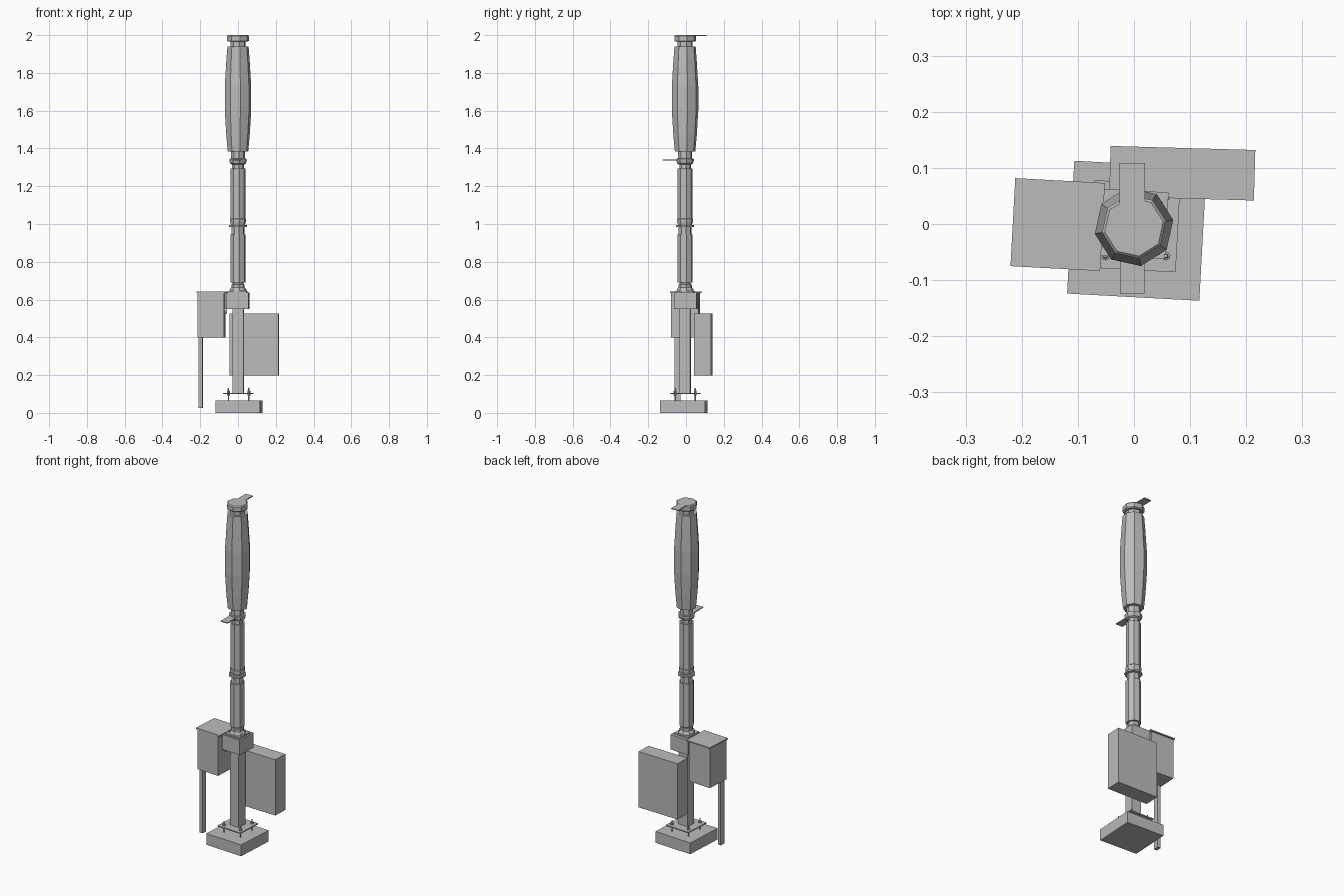
import bpy, bmesh, math
from mathutils import Matrix

if "Cube" in bpy.data.objects:
    bpy.data.objects.remove(bpy.data.objects["Cube"])

# One painted-metal grey
grey = bpy.data.materials.new("plain_grey")
grey.use_nodes = True
grey.diffuse_color = (0.5, 0.5, 0.5, 1)
bsdf = next(n for n in grey.node_tree.nodes if n.type == 'BSDF_PRINCIPLED')
bsdf.inputs["Base Color"].default_value = (0.5, 0.5, 0.5, 1)

TILT = -3.1      # the foundation and cabinets sit slightly turned
AXIS_Y = -0.005  # the pole's centre line


def finish(name, bm, location=(0, 0, 0), turn=0):
    bmesh.ops.recalc_face_normals(bm, faces=bm.faces[:])
    mesh = bpy.data.meshes.new(name)
    bm.to_mesh(mesh)
    bm.free()
    mesh.materials.append(grey)
    obj = bpy.data.objects.new(name, mesh)
    obj.location = location
    obj.rotation_euler.z = math.radians(turn)
    bpy.context.scene.collection.objects.link(obj)
    return obj


def box(name, x, y, z0, z1, width, depth, turn=0):
    bm = bmesh.new()
    bmesh.ops.create_cube(bm, size=1, matrix=Matrix.Diagonal((width, depth, z1 - z0, 1)))
    return finish(name, bm, (x, y, (z0 + z1) / 2), turn)


def lathe(name, profile, x=0, y=AXIS_Y, sides=8, turn=10):
    """Stack rings of (radius, height), capped at both ends."""
    bm = bmesh.new()
    rings = []
    for r, z in profile:
        angles = [math.tau * i / sides for i in range(sides)]
        rings.append([bm.verts.new((r * math.cos(a), r * math.sin(a), z)) for a in angles])
    for low, high in zip(rings, rings[1:]):
        for i in range(sides):
            j = (i + 1) % sides
            bm.faces.new((low[i], low[j], high[j], high[i]))
    bm.faces.new(rings[0][::-1])
    bm.faces.new(rings[-1])
    return finish(name, bm, (x, y, 0), turn)


# Foundation, base plate and square post
box("foundation_block", 0.005, -0.012, 0, 0.066, 0.236, 0.237, TILT)
box("base_plate", 0.002, -0.004, 0.1, 0.106, 0.153, 0.156, TILT)
box("square_post", 0.001, AXIS_Y, 0.104, 0.56, 0.058, 0.058, TILT)
box("junction_collar", -0.001, 0, 0.55, 0.638, 0.119, 0.119, TILT)
box("collar_plate", 0.001, AXIS_Y, 0.637, 0.645, 0.095, 0.095, TILT)

# Anchor bolts with nuts above and below the plate
bolt = [(0.003, 0.06), (0.003, 0.092), (0.008, 0.092), (0.008, 0.1),
        (0.008, 0.116), (0.004, 0.118), (0.003, 0.132)]
for sx in (-1, 1):
    for sy in (-1, 1):
        side = "left" if sx > 0 else "right"
        end = "front" if sy < 0 else "back"
        lathe(f"anchor_bolt_{end}_{side}", bolt, 0.003 + sx * 0.054, -0.004 + sy * 0.053)

# Octagonal pole: foot, two sleeves, joint ring and neck
lathe("pole_foot", [(0.046, 0.645), (0.044, 0.655), (0.036, 0.665), (0.036, 0.68),
                    (0.03, 0.682), (0.03, 0.695)])
lathe("lower_sleeve", [(0.041, 0.69), (0.041, 0.945)])
lathe("joint", [(0.034, 0.94), (0.034, 0.983), (0.048, 0.985), (0.048, 0.994),
                (0.038, 0.996), (0.042, 1.012), (0.042, 1.027), (0.036, 1.03)])
lathe("upper_sleeve", [(0.04, 1.03), (0.04, 1.295)])
lathe("neck", [(0.031, 1.29), (0.031, 1.315), (0.042, 1.32), (0.047, 1.335),
               (0.047, 1.345), (0.037, 1.346), (0.037, 1.39)])

# Bulging head and its cap
lathe("head", [(0.055, 1.385), (0.063, 1.47), (0.071, 1.6), (0.071, 1.73),
               (0.063, 1.86), (0.057, 1.94)])
lathe("head_neck", [(0.041, 1.935), (0.041, 1.97)])
lathe("head_cap", [(0.052, 1.965), (0.058, 1.97), (0.058, 1.995), (0.053, 2.0)])

# Flat bracket tongues
box("top_bracket", -0.003, 0.072, 1.995, 2.0, 0.046, 0.074)
box("lower_bracket", -0.003, -0.075, 1.337, 1.342, 0.044, 0.1)

# Cabinet on the right with lid, support leg and cable port
box("right_cabinet", -0.14, -0.003, 0.4, 0.636, 0.141, 0.146, TILT)
box("right_cabinet_lid", -0.136, -0.001, 0.635, 0.642, 0.16, 0.157, TILT)
box("cabinet_leg", -0.197, -0.045, 0.025, 0.402, 0.02, 0.032, TILT)
port = lathe("cable_port", [(0.015, 0), (0.015, 0.014)], -0.073, -0.02, 16, 0)
port.location.z = 0.54
port.rotation_euler = (0, math.pi / 2, 0)

# Large cabinet behind the post on the left
box("left_cabinet", 0.086, 0.0905, 0.197, 0.525, 0.258, 0.09, -1.6)
